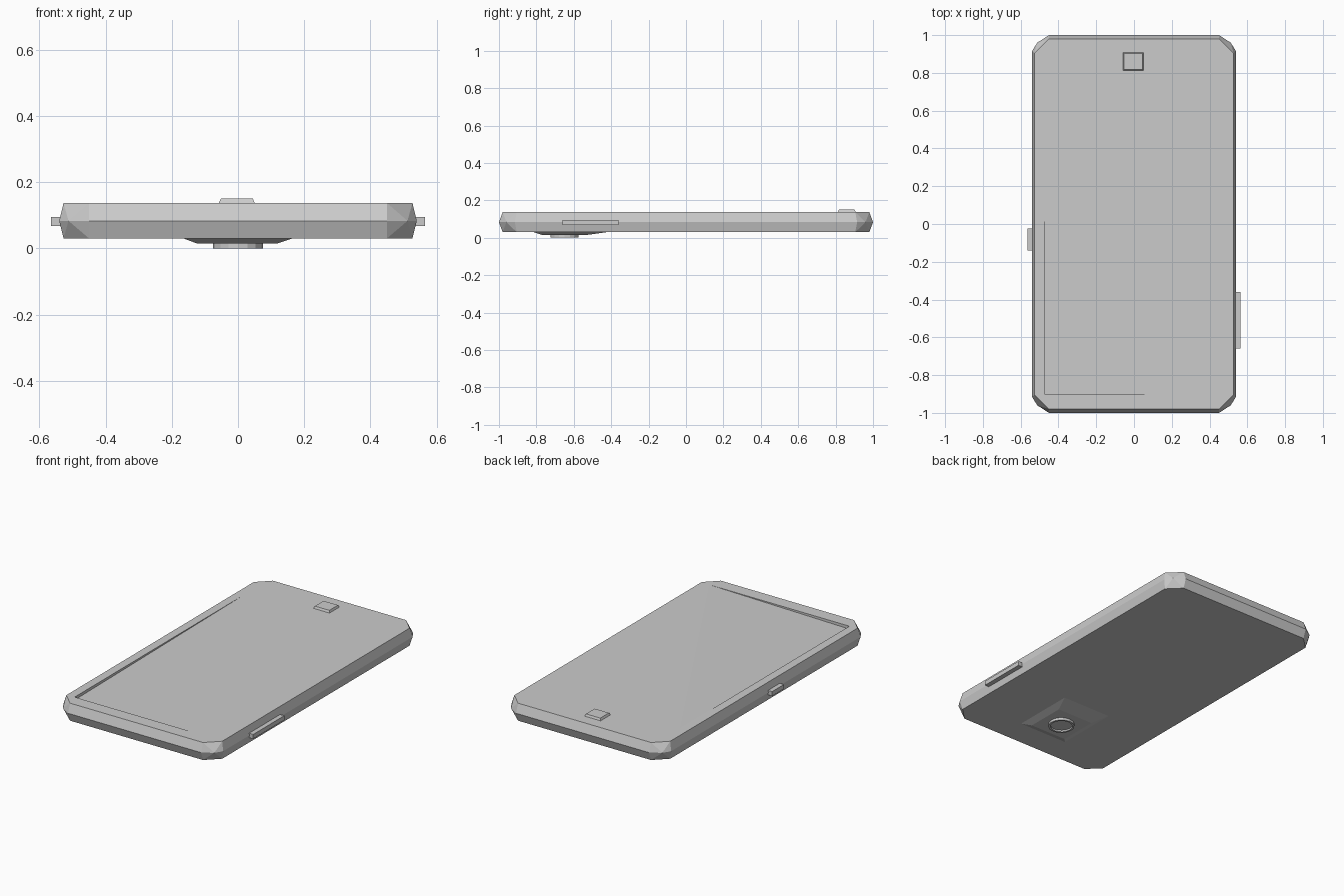
import bpy, bmesh, math

cube = bpy.data.objects.get("Cube")
if cube:
    bpy.data.objects.remove(cube, do_unlink=True)

grey = bpy.data.materials.new("plain grey")
grey.use_nodes = True
grey.diffuse_color = (0.6, 0.6, 0.6, 1)
grey.node_tree.nodes["Principled BSDF"].inputs["Base Color"].default_value = (0.6, 0.6, 0.6, 1)

TOP, MID, BOTTOM = 0.137, 0.083, 0.03


def finish(name, bm):
    bmesh.ops.recalc_face_normals(bm, faces=bm.faces[:])
    mesh = bpy.data.meshes.new(name)
    bm.to_mesh(mesh)
    bm.free()
    mesh.materials.append(grey)
    obj = bpy.data.objects.new(name, mesh)
    bpy.context.collection.objects.link(obj)
    return obj


def ring(bm, corner, z):
    """Mirror one corner's points into a closed outline, grouped by corner."""
    groups = []
    for sx, sy in ((1, 1), (-1, 1), (-1, -1), (1, -1)):
        pts = corner if sx * sy > 0 else corner[::-1]
        groups.append([bm.verts.new((sx * x, sy * y, z)) for x, y in pts])
    return groups


def rect(bm, x0, x1, y0, y1, z):
    return [bm.verts.new((x, y, z)) for x, y in ((x0, y0), (x1, y0), (x1, y1), (x0, y1))]


def frustum(name, lower, upper):
    """Block between two rectangles given as x0, x1, y0, y1, z."""
    bm = bmesh.new()
    a, b = rect(bm, *lower), rect(bm, *upper)
    bm.faces.new(a)
    bm.faces.new(b)
    for i in range(4):
        j = (i + 1) % 4
        bm.faces.new((a[i], a[j], b[j], b[i]))
    return finish(name, bm)


# Case: pointed middle outline, with smaller chamfered top and bottom outlines
bm = bmesh.new()
flat = [(0.527, 0.905), (0.45, 0.98)]
middle = ring(bm, [(0.54, 0.915), (0.512, 0.96), (0.45, 1.0)], MID)
top = ring(bm, flat, TOP)
bottom = ring(bm, flat, BOTTOM)
for cap in (top, bottom):
    for i in range(4):
        (a, b), (p, q, r) = cap[i], middle[i]
        for tri in ((a, p, q), (a, q, b), (b, q, r)):
            bm.faces.new(tri)
        n = (i + 1) % 4
        bm.faces.new((b, r, middle[n][0], cap[n][0]))
bm.faces.new([v for g in bottom for v in g])

# Front face frame around the screen opening
opening = rect(bm, -0.475, 0.475, -0.9, 0.74, TOP)
order = [opening[2], opening[3], opening[0], opening[1]]
for i in range(4):
    n = (i + 1) % 4
    bm.faces.new((*top[i], order[i]))
    bm.faces.new((top[i][1], top[n][0], order[n], order[i]))

# Screen: flush on three corners, sunk at the front corner on the -x side
sunk = bm.verts.new((-0.475, -0.9, TOP - 0.018))
bm.faces.new((sunk, opening[1], opening[3]))
bm.faces.new((opening[1], opening[2], opening[3]))
bm.faces.new((opening[0], opening[1], sunk))
bm.faces.new((opening[3], opening[0], sunk))
finish("case", bm)

# Buttons
frustum("face_button", (-0.06, 0.052, 0.81, 0.91, TOP - 0.005),
        (-0.052, 0.045, 0.818, 0.902, 0.15))
frustum("long_side_button", (0.52, 0.565, -0.66, -0.36, 0.068),
        (0.52, 0.565, -0.66, -0.36, 0.095))
frustum("short_side_button", (-0.565, -0.52, -0.14, -0.025, 0.068),
        (-0.565, -0.52, -0.14, -0.025, 0.095))

# Camera plinth on the back
frustum("camera_plinth", (-0.125, 0.12, -0.77, -0.53, 0.015),
        (-0.17, 0.17, -0.82, -0.41, BOTTOM + 0.002))

# Lens with a raised rim and sunk glass
bm = bmesh.new()
loops = []
for radius, z in ((0.075, 0.02), (0.075, 0), (0.063, 0), (0.063, 0.01)):
    loops.append([bm.verts.new((radius * math.cos(k * math.tau / 16),
                                -0.65 + radius * math.sin(k * math.tau / 16), z))
                  for k in range(16)])
for a, b in zip(loops, loops[1:]):
    for k in range(16):
        j = (k + 1) % 16
        bm.faces.new((a[k], a[j], b[j], b[k]))
bm.faces.new(loops[0])
bm.faces.new(loops[-1])
finish("camera_lens", bm)
